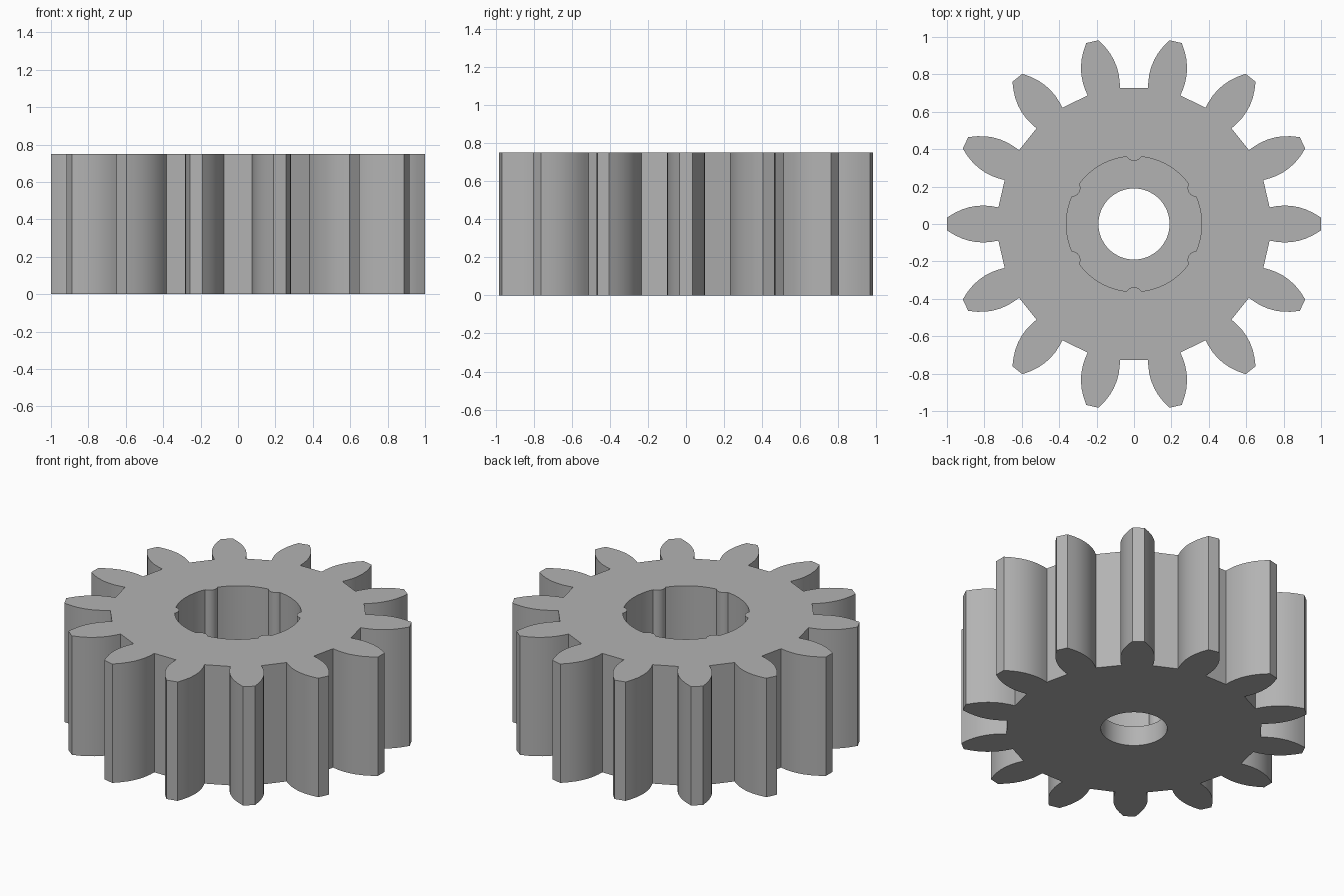
import bpy
import bmesh
import math

HEIGHT = 0.75
FLOOR = 0.125
TEETH = 14

if "Cube" in bpy.data.objects:
    bpy.data.objects.remove(bpy.data.objects["Cube"], do_unlink=True)

steel = bpy.data.materials.new("grey steel")
steel.use_nodes = True
steel.diffuse_color = (0.45, 0.45, 0.45, 1)
steel.node_tree.nodes["Principled BSDF"].inputs["Base Color"].default_value = steel.diffuse_color


def rotate(point, angle):
    x, y = point
    c, s = math.cos(angle), math.sin(angle)
    return (x * c - y * s, x * s + y * c)


def extrude_profile(name, points, bottom, top):
    """Make a closed prism from a counter-clockwise outline."""
    bm = bmesh.new()
    face = bm.faces.new([bm.verts.new((x, y, bottom)) for x, y in points])
    result = bmesh.ops.extrude_face_region(bm, geom=[face])
    verts = [v for v in result["geom"] if isinstance(v, bmesh.types.BMVert)]
    bmesh.ops.translate(bm, verts=verts, vec=(0, 0, top - bottom))
    bmesh.ops.recalc_face_normals(bm, faces=bm.faces)
    mesh = bpy.data.meshes.new(name)
    bm.to_mesh(mesh)
    bm.free()
    mesh.materials.append(steel)
    obj = bpy.data.objects.new(name, mesh)
    bpy.context.collection.objects.link(obj)
    return obj


# Gear body: one curved flank, mirrored into a tooth and repeated
flank = [(0.725, 0.0885), (0.76, 0.095), (0.80, 0.0985), (0.84, 0.097),
         (0.88, 0.09), (0.92, 0.0775), (0.96, 0.0585), (1.0, 0.034)]
tooth = [(x, -y) for x, y in flank] + flank[::-1]
outline = [rotate(p, math.tau * i / TEETH) for i in range(TEETH) for p in tooth]
gear = extrude_profile("gear", outline, 0, HEIGHT)

# Pocket: round recess with six shallow ribs running down its wall
POCKET, RIB_CENTRE, RIB = 0.362, 0.385, 0.047
along = (POCKET**2 + RIB_CENTRE**2 - RIB**2) / (2 * RIB_CENTRE)
across = math.sqrt(POCKET**2 - along**2)
half = math.atan2(across, along)
swing = math.atan2(across, RIB_CENTRE - along)
sector = []
for i in range(9):
    a = math.pi - swing * (i / 4 - 1)
    sector.append((RIB_CENTRE + RIB * math.cos(a), -RIB * math.sin(a)))
if sector[0][1] > 0:
    sector.reverse()
for i in range(1, 12):
    a = half + (math.tau / 6 - 2 * half) * i / 12
    sector.append((POCKET * math.cos(a), POCKET * math.sin(a)))
pocket_outline = [rotate(p, math.radians(30 + 60 * k)) for k in range(6) for p in sector]
pocket = extrude_profile("pocket_cutter", pocket_outline, FLOOR, HEIGHT + 0.2)

# Shaft bore through the floor
bore_outline = [rotate((0.19, 0), math.tau * i / 64) for i in range(64)]
bore = extrude_profile("bore_cutter", bore_outline, -0.2, HEIGHT + 0.1)

# Cut both openings
bpy.context.view_layer.objects.active = gear
for cutter in (pocket, bore):
    mod = gear.modifiers.new("cut", "BOOLEAN")
    mod.operation = "DIFFERENCE"
    mod.solver = "EXACT"
    mod.object = cutter
    bpy.ops.object.modifier_apply(modifier=mod.name)
    bpy.data.objects.remove(cutter, do_unlink=True)

# Smooth curved walls, keep the edges crisp
bpy.ops.object.select_all(action="DESELECT")
gear.select_set(True)
bpy.ops.object.shade_smooth_by_angle(angle=math.radians(30))
